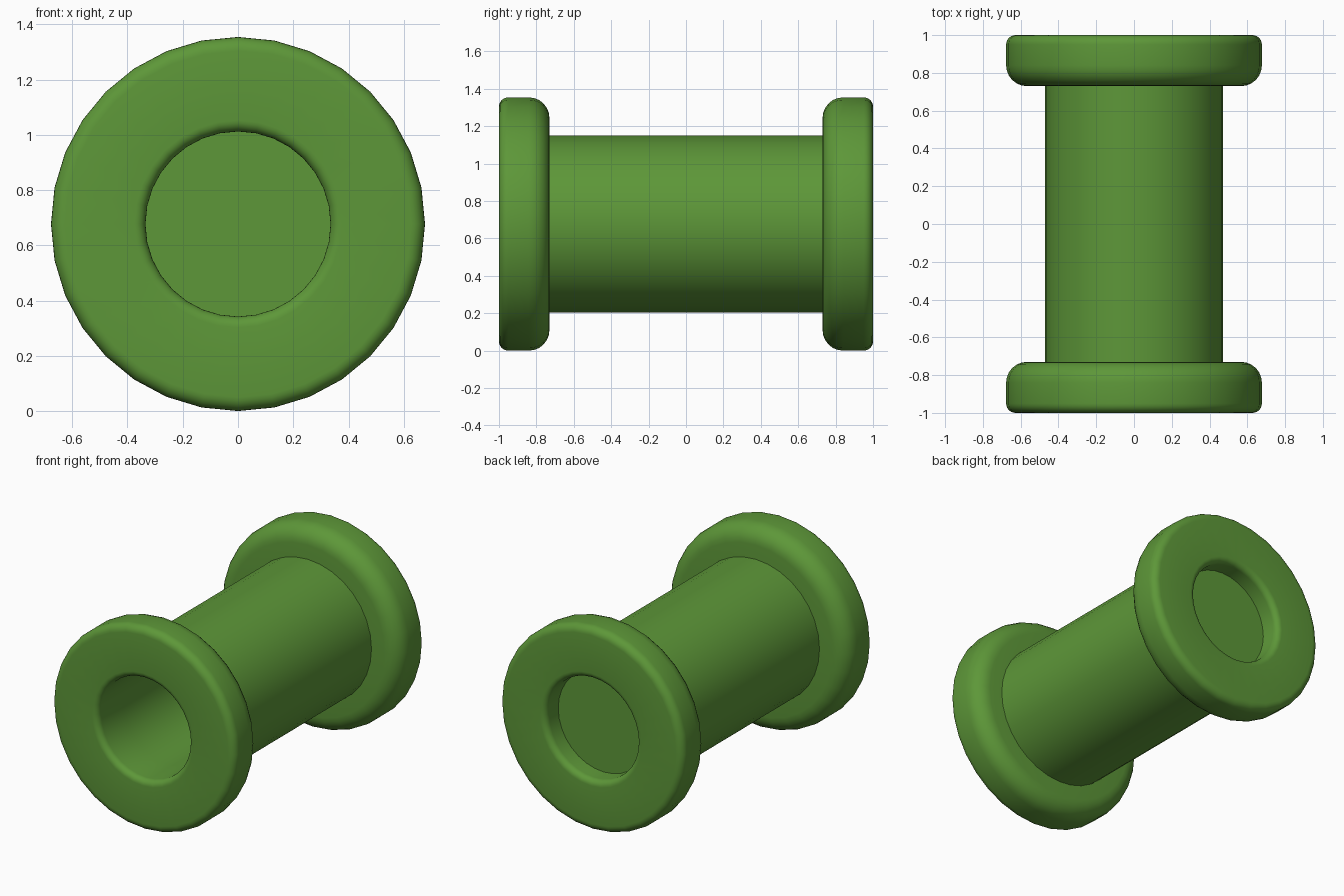
import bpy
import bmesh
from math import cos, sin, pi, radians

cube = bpy.data.objects.get("Cube")
if cube:
    bpy.data.objects.remove(cube, do_unlink=True)

SIDES = 32
RIM, BARREL, BORE = 0.677, 0.472, 0.335   # radii
END, INNER, FLOOR = 1.0, 0.73, 0.865      # positions along the axis

green = bpy.data.materials.new("green")
green.use_nodes = True
green.diffuse_color = (0.11, 0.31, 0.04, 1)
green.node_tree.nodes["Principled BSDF"].inputs["Base Color"].default_value = green.diffuse_color


def fillet(r, y, size, start, steps=6):
    """Quarter-round points about (r, y), starting at an angle in degrees."""
    angles = [radians(start + 90 * i / steps) for i in range(steps + 1)]
    return [(r + size * cos(a), y + size * sin(a)) for a in angles]


def add_object(name, bm):
    bmesh.ops.recalc_face_normals(bm, faces=bm.faces)
    mesh = bpy.data.meshes.new(name)
    bm.to_mesh(mesh)
    bm.free()
    mesh.materials.append(green)
    obj = bpy.data.objects.new(name, mesh)
    bpy.context.collection.objects.link(obj)
    bpy.ops.object.select_all(action="DESELECT")
    obj.select_set(True)
    bpy.context.view_layer.objects.active = obj
    bpy.ops.object.shade_smooth_by_angle(angle=radians(40))
    obj.location.z = RIM
    return obj


def lathe(name, profile, flip=1):
    """Turn a closed (radius, y) profile around the y axis."""
    bm = bmesh.new()
    rings = []
    for i in range(SIDES):
        a = 2 * pi * i / SIDES
        rings.append([bm.verts.new((r * cos(a), flip * y, r * sin(a))) for r, y in profile])
    for i, ring in enumerate(rings):
        following = rings[(i + 1) % SIDES]
        for j in range(len(profile)):
            k = (j + 1) % len(profile)
            bm.faces.new((ring[j], ring[k], following[k], following[j]))
    return add_object(name, bm)


# Rounded end flanges with a softened bore opening
soft, wide, lip = 0.05, 0.11, 0.04
flange = [(BORE, INNER)]
flange += fillet(RIM - wide, INNER + wide, wide, -90)
flange += fillet(RIM - soft, END - soft, soft, 0)
flange += fillet(BORE + lip, END - lip, lip, 90)
lathe("front_flange", flange, -1)
lathe("back_flange", flange)

# Hollow barrel between the flanges
reach = INNER + 0.01
lathe("barrel", [(BORE, -reach), (BARREL, -reach), (BARREL, reach), (BORE, reach)])

# Disc closing the bore near the back
bm = bmesh.new()
bm.faces.new([bm.verts.new((BORE * cos(2 * pi * i / SIDES), FLOOR, BORE * sin(2 * pi * i / SIDES)))
              for i in range(SIDES)])
bmesh.ops.solidify(bm, geom=bm.faces[:], thickness=0.01)
add_object("bore_floor", bm)
